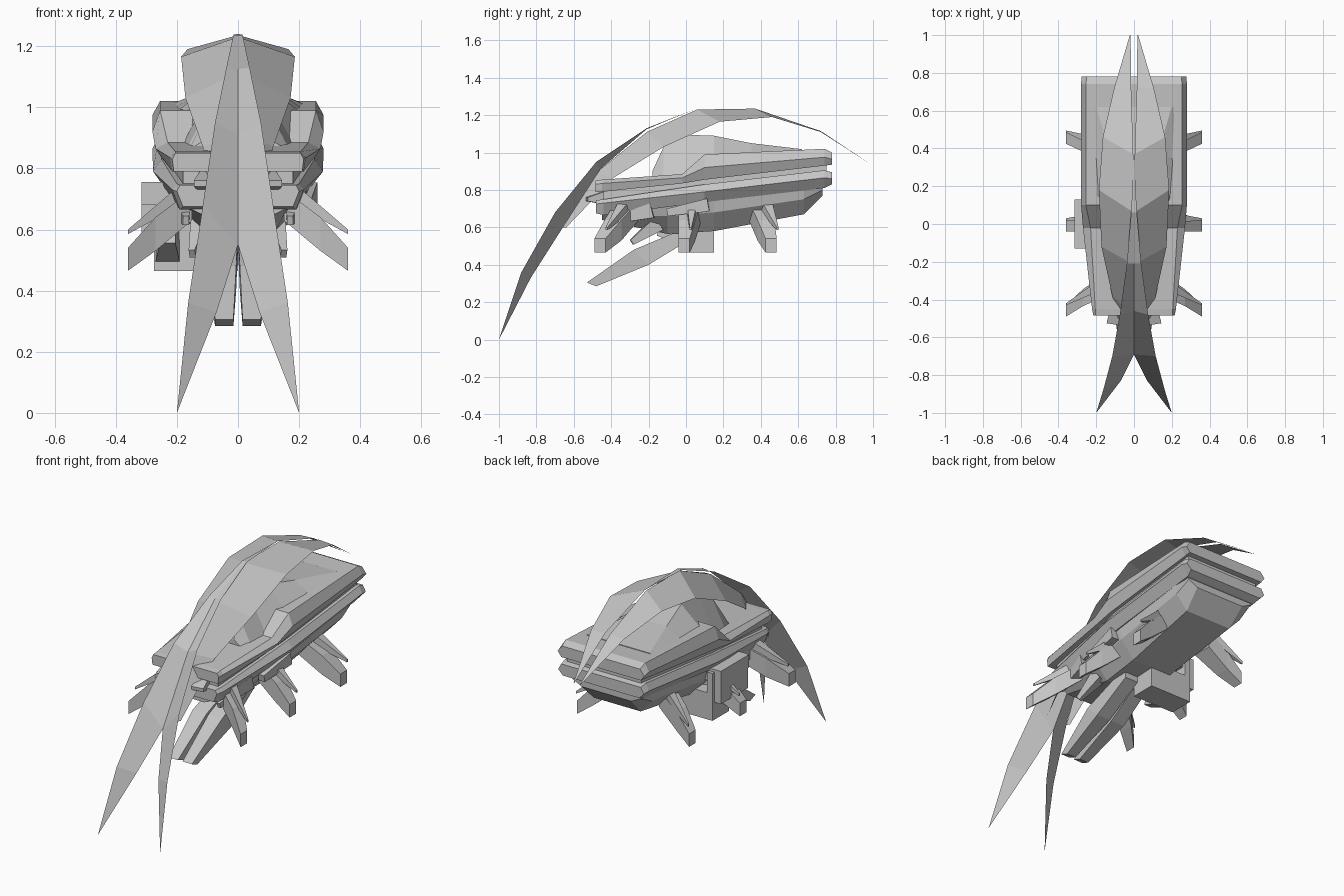
import bpy, bmesh
from mathutils import Vector

grey = bpy.data.materials.new("plain grey")
grey.diffuse_color = (0.56, 0.56, 0.56, 1)


def finish(name, bm):
    bmesh.ops.remove_doubles(bm, verts=bm.verts, dist=0.0005)
    bmesh.ops.recalc_face_normals(bm, faces=bm.faces)
    me = bpy.data.meshes.new(name)
    bm.to_mesh(me)
    bm.free()
    me.materials.append(grey)
    ob = bpy.data.objects.new(name, me)
    bpy.context.collection.objects.link(ob)
    return ob


def loft(name, rings, closed=True):
    """Skin rings of equal point count; closed rings get end caps."""
    bm = bmesh.new()
    rows = [[bm.verts.new(p) for p in r] for r in rings]
    n = len(rows[0])
    for a, b in zip(rows, rows[1:]):
        for i in range(n if closed else n - 1):
            j = (i + 1) % n
            bm.faces.new((a[i], a[j], b[j], b[i]))
    if closed:
        bm.faces.new(rows[0])
        bm.faces.new(rows[-1])
    return finish(name, bm)


def mirror(ob):
    ob.modifiers.new("mirror", 'MIRROR')
    return ob


def hull(name, stations):
    """Stations: y, then (half width, z) pairs from top to bottom."""
    rings = []
    for y, *pairs in stations:
        rings.append([(x, y, z) for x, z in pairs] +
                     [(-x, y, z) for x, z in reversed(pairs)])
    return loft(name, rings)


def box(name, x0, x1, y0, y1, z0, z1):
    return loft(name, [[(x0, y, z0), (x1, y, z0), (x1, y, z1), (x0, y, z1)]
                       for y in (y0, y1)])


def limb(name, *ends):
    """Tapered limb through upright rectangles: x, y0, y1, z0, z1."""
    return mirror(loft(name, [[(x, y0, z0), (x, y1, z0), (x, y1, z1), (x, y0, z1)]
                              for x, y0, y1, z0, z1 in ends]))


def beam(name, a, b, wa, wb):
    """Tapered four-sided beam from a to b; wa, wb = (width, height) at each end."""
    a, b = Vector(a), Vector(b)
    d = (b - a).normalized()
    s = d.cross(Vector((0, 0, 1))).normalized()
    u = s.cross(d)
    return loft(name, [[p + s * w * i + u * h * j
                        for i, j in ((-.5, -.5), (.5, -.5), (.5, .5), (-.5, .5))]
                       for p, (w, h) in ((a, wa), (b, wb))])


# stacked hull slabs
hull("upper_slab", [
    (-0.485, (.205, .85), (.215, .83), (.21, .79)),
    (-0.45, (.205, .855), (.222, .835), (.215, .79)),
    (-0.02, (.23, .885), (.27, .865), (.25, .835)),
    (0.10, (.255, .99), (.28, .92), (.255, .855)),
    (0.74, (.255, 1.02), (.28, .975), (.255, .93)),
    (0.78, (.25, 1.0), (.278, .965), (.255, .935))])
hull("middle_slab", [
    (-0.48, (.19, .745), (.2, .725), (.18, .675)),
    (-0.44, (.20, .75), (.215, .73), (.19, .665)),
    (0.10, (.25, .83), (.278, .79), (.235, .735)),
    (0.74, (.26, .905), (.28, .865), (.235, .81)),
    (0.78, (.255, .895), (.275, .86), (.245, .83))])
hull("inner_core", [
    (-0.44, (.18, .80), (.18, .70)), (0.10, (.235, .88), (.235, .76)),
    (0.75, (.24, .95), (.24, .84))])
hull("lower_hull", [
    (-0.45, (.17, .70), (.16, .67), (.10, .64)),
    (-0.10, (.22, .74), (.19, .66), (.11, .565)),
    (0.15, (.235, .77), (.215, .68), (.13, .58)),
    (0.63, (.24, .82), (.225, .75), (.15, .67)),
    (0.73, (.24, .83), (.22, .80), (.16, .77))])

# raised cabin running back into the deck
hull("cabin", [
    (-0.18, (.10, .90), (.16, .86)), (-0.12, (.08, 1.03), (.165, .87)),
    (0.0, (.07, 1.095), (.18, .88)), (0.15, (.075, 1.09), (.20, .985)),
    (0.35, (.12, 1.05), (.22, .99)), (0.62, (.20, 1.018), (.24, 1.0))])

# forked front sail: outer edge and centre gutter per station
sail = [((.20, -1, 0), (.20, -1, 0)),
        ((.163, -.88, .36), (.07, -.83, .33)),
        ((.115, -.70, .68), (0, -.69, .55)),
        ((.075, -.48, .95), (0, -.46, .91)),
        ((.038, -.21, 1.13), (0, -.21, 1.125)),
        ((.015, .06, 1.237), (0, .06, 1.237)),
        ((0, .37, 1.24), (0, .37, 1.24))]
mirror(loft("front_sail", sail, closed=False))

# rear petals of the canopy
petal = [((.018, 1, .93), (.022, 1, .93)),
         ((.015, .72, 1.115), (.105, .72, 1.11)),
         ((.004, .37, 1.235), (.165, .46, 1.19)),
         ((0, .06, 1.230), (.186, .18, 1.165)),
         ((.01, -.21, 1.11), (.172, -.12, 1.03)),
         ((.03, -.46, .91), (.115, -.38, .87)),
         ((.07, -.66, .60), (.08, -.64, .60))]
mirror(loft("canopy_petal", petal, closed=False))

# three pairs of splayed legs, each with a thinner blade above it
for name, yr, yt in (("front", -.32, -.46), ("middle", .02, -.01), ("rear", .40, .455)):
    limb(name + "_leg", (.15, yr - .06, yr + .06, .63, .73),
         (.27, (yr + yt) / 2 - .045, (yr + yt) / 2 + .045, .53, .64),
         (.36, yt - .03, yt + .03, .465, .54))
    limb(name + "_leg_blade", (.15, yr - .02, yr + .05, .70, .78),
         (.36, yt + .03, yt + .04, .585, .60))

# pair of long prongs below the nose
mirror(loft("under_prong", [
    [(x0, y0, z0), (x1, y0, z0), (x1, y1, z1), (x0, y1, z1)]
    for x0, x1, y0, z0, y1, z1 in (
        (.015, .075, -.48, .285, -.53, .305),
        (.006, .095, -.20, .40, -.28, .48),
        (0, .085, .03, .54, .03, .61))]))

# off-centre pod under the left side
box("under_box", -.27, .0, 0, .15, .465, .62)
box("pod_plate", -.275, -.24, .0, .15, .465, .74)
box("pod_top", -.315, -.20, -.13, .13, .68, .755)
box("pod_flank", -.315, -.25, -.12, .13, .565, .69)
beam("pod_barrel", (-.23, .02, .54), (-.23, -.15, .58), (.08, .10), (.05, .05))

# small guns and spikes around the nose and flanks
mirror(beam("nose_spike", (.09, -.40, .76), (.11, -.53, .75), (.05, .09), (.07, .02)))
mirror(beam("nose_gun", (.19, -.18, .69), (.17, -.42, .63), (.07, .08), (.02, .03)))
mirror(beam("chin_fork", (.12, -.15, .62), (.15, -.29, .52), (.06, .08), (.02, .03)))
mirror(beam("flank_gun", (.23, .12, .72), (.22, -.10, .68), (.06, .07), (.04, .04)))
